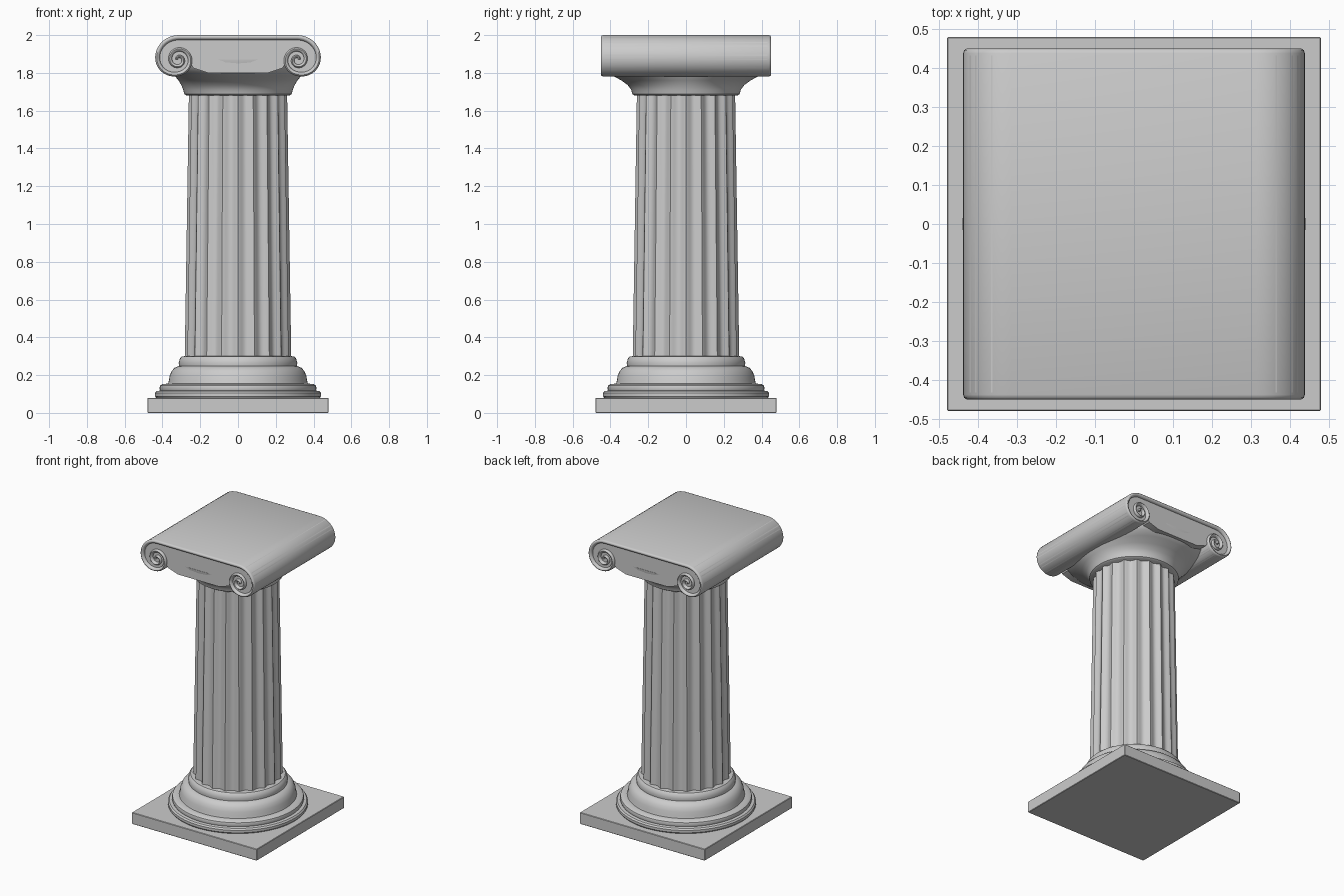
import bpy, bmesh
from math import sin, cos, pi, radians, copysign

if "Cube" in bpy.data.objects:
    bpy.data.objects.remove(bpy.data.objects["Cube"])


def finish(name, bm, angle=35):
    bmesh.ops.recalc_face_normals(bm, faces=bm.faces)
    me = bpy.data.meshes.new(name)
    bm.to_mesh(me)
    bm.free()
    ob = bpy.data.objects.new(name, me)
    bpy.context.collection.objects.link(ob)
    bpy.ops.object.select_all(action='DESELECT')
    ob.select_set(True)
    bpy.context.view_layer.objects.active = ob
    bpy.ops.object.shade_smooth_by_angle(angle=radians(angle))
    return ob


def loft(name, rings, angle=35):
    """Skin a list of closed rings and cap both ends."""
    bm = bmesh.new()
    vs = [[bm.verts.new(p) for p in ring] for ring in rings]
    n = len(rings[0])
    for a, b in zip(vs, vs[1:]):
        for i in range(n):
            j = (i + 1) % n
            bm.faces.new((a[i], a[j], b[j], b[i]))
    bm.faces.new(vs[0])
    bm.faces.new(vs[-1])
    return finish(name, bm, angle)


def oval(z, rx, ry, e=2.0, n=96):
    """Superellipse ring: e=2 is round, larger is squarer."""
    ring = []
    for i in range(n):
        c, s = cos(2 * pi * i / n), sin(2 * pi * i / n)
        ring.append((rx * copysign(abs(c) ** (2 / e), c),
                     ry * copysign(abs(s) ** (2 / e), s), z))
    return ring


# square plinth
bm = bmesh.new()
bmesh.ops.create_cube(bm, size=1)
for v in bm.verts:
    v.co = (v.co.x * 0.96, v.co.y * 0.96, 0.04 + v.co.z * 0.08)
bmesh.ops.bevel(bm, geom=bm.edges[:], offset=0.003, segments=1, affect='EDGES')
finish("plinth", bm)

# round stepped base mouldings
base = [(0.43, 0.075), (0.44, 0.088), (0.44, 0.105), (0.432, 0.115), (0.412, 0.118),
        (0.416, 0.13), (0.412, 0.145), (0.40, 0.153), (0.37, 0.155), (0.366, 0.17),
        (0.362, 0.195), (0.352, 0.22), (0.337, 0.238), (0.322, 0.245), (0.312, 0.248),
        (0.314, 0.265), (0.308, 0.287), (0.298, 0.298), (0.285, 0.30)]
loft("base_mouldings", [oval(z, r, r) for r, z in base])

# fluted, slightly tapered shaft
FLUTES, STEPS = 20, 10
rings = []
for k in range(9):
    t = k / 8
    R = 0.282 - 0.022 * t
    ring = []
    for i in range(FLUTES * STEPS):
        a = 2 * pi * i / (FLUTES * STEPS)
        r = R - 0.019 * abs(sin(FLUTES * a / 2)) ** 1.3
        ring.append((r * sin(a), r * cos(a), 0.29 + 1.40 * t))
    rings.append(ring)
loft("fluted_shaft", rings)

# flared bell: round at the neck, squarer under the scrolls
bell = [(1.68, .272, .272, 2), (1.688, .284, .284, 2), (1.71, .29, .29, 2),
        (1.735, .30, .308, 2), (1.76, .315, .342, 2.1), (1.785, .335, .388, 2.3),
        (1.805, .345, .416, 2.6), (1.83, .345, .43, 3), (1.87, .34, .434, 3.5)]
loft("capital_bell", [oval(*row) for row in bell])

# spiral radii at each quarter turn, starting at the top of the scroll
CX, CZ = 0.315, 1.87
RADII = [0.13, 0.123, 0.087, 0.072, 0.064, 0.053, 0.043, 0.033, 0.024, 0.016]


def radius(q):
    """Smooth interpolation of the quarter-turn radii."""
    i = min(int(q), len(RADII) - 2)
    f = q - i
    p = [RADII[max(0, min(len(RADII) - 1, i + d))] for d in (-1, 0, 1, 2)]
    return p[1] + 0.5 * f * (p[2] - p[0] + f * (2 * p[0] - 5 * p[1] + 4 * p[2] - p[3]
                             + f * (3 * (p[1] - p[2]) + p[3] - p[0])))


def scroll(q, side, inset=0.0):
    a = pi / 2 * (1 + q)
    r = radius(q) - inset
    return (-side * (CX * 1.0 - r * cos(a)), CZ + r * sin(a))


# capital core: two scroll discs joined by the recessed front and back panel
half = [scroll(k / 8, 1) for k in range(0, 23)] + [(-0.235, 1.825), (-0.16, 1.80)]
outline = half + [(-x, z) for x, z in reversed(half)]
bm = bmesh.new()
face = bm.faces.new([bm.verts.new((x, -0.432, z - 0.003 if z > 1.99 else z))
                     for x, z in outline])
ext = bmesh.ops.extrude_face_region(bm, geom=[face])
for g in ext["geom"]:
    if isinstance(g, bmesh.types.BMVert):
        g.co.y = 0.432
bmesh.ops.triangulate(bm, faces=[f for f in bm.faces if len(f.verts) > 4])
finish("capital_core", bm)

# rolled band: runs across the top and curls into a spiral at each end
END = len(RADII) - 1
SAMPLES = 96


def band_ring(outer, inner):
    (x0, z0), (x1, z1) = outer, inner
    sect = [(0, -.438), (.12, -.446), (.35, -.45), (.65, -.448), (.9, -.442), (1, -.432)]
    sect += [(u, -y) for u, y in reversed(sect)]
    return [(x0 + (x1 - x0) * u, y, z0 + (z1 - z0) * u) for u, y in sect]


def scroll_ring(k, side):
    q = END * k / SAMPLES
    t = 0.026 - 0.012 * k / SAMPLES
    return band_ring(scroll(q, side), scroll(q, side, t))


rings = [scroll_ring(k, 1) for k in range(SAMPLES, -1, -1)]
rings += [scroll_ring(k, -1) for k in range(SAMPLES + 1)]
loft("scroll_band", rings, 50)
